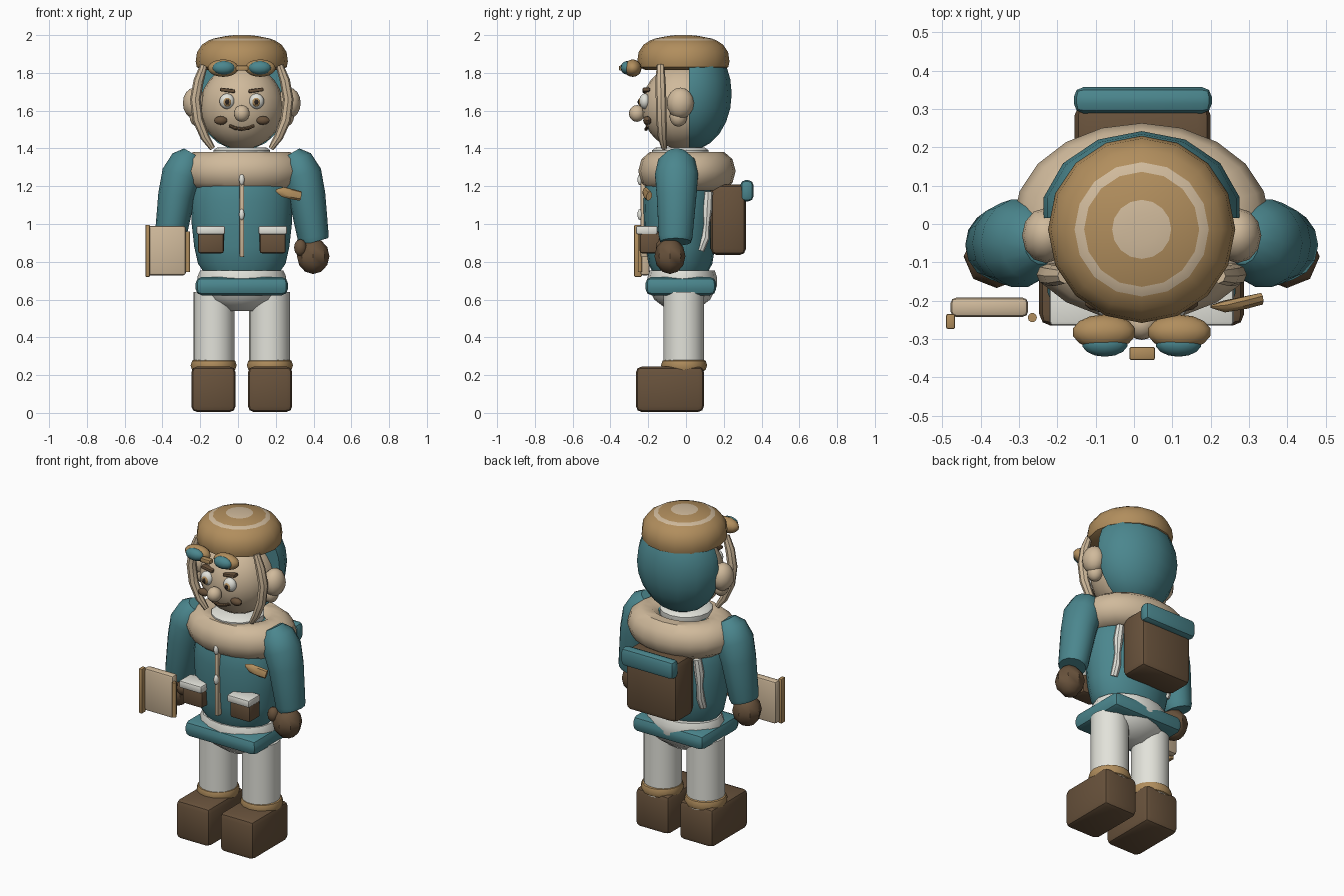
import bpy, bmesh, math
from mathutils import Vector, Matrix

cube = bpy.data.objects.get("Cube")
if cube:
    bpy.data.objects.remove(cube, do_unlink=True)

CX, CY = 0.02, -0.02   # centre line of the figure


def material(name, rgb):
    m = bpy.data.materials.new(name)
    m.use_nodes = True
    color = (*rgb, 1)
    m.diffuse_color = color
    m.node_tree.nodes["Principled BSDF"].inputs["Base Color"].default_value = color
    return m


TEAL = material("teal cloth", (.07, .24, .27))
TAN = material("tan leather", (.44, .27, .11))
CREAM = material("cream", (.63, .49, .33))
WHITE = material("off white", (.76, .76, .70))
BROWN = material("dark brown leather", (.14, .085, .045))
DARK = material("near black", (.025, .018, .014))


def finish(name, bm, *mats, angle=40):
    bmesh.ops.recalc_face_normals(bm, faces=bm.faces)
    mesh = bpy.data.meshes.new(name)
    bm.to_mesh(mesh)
    bm.free()
    obj = bpy.data.objects.new(name, mesh)
    for m in mats:
        mesh.materials.append(m)
    bpy.context.collection.objects.link(obj)
    bpy.ops.object.select_all(action='DESELECT')
    obj.select_set(True)
    bpy.context.view_layer.objects.active = obj
    bpy.ops.object.shade_smooth_by_angle(angle=math.radians(angle))
    return obj


def ball(name, center, radii, mat, seg=16, rings=10, cuts=()):
    """Ellipsoid; each cut is a (point, normal) whose normal side is removed."""
    bm = bmesh.new()
    mtx = Matrix.Translation(center) @ Matrix.Diagonal((*radii, 1))
    bmesh.ops.create_uvsphere(bm, u_segments=seg, v_segments=rings, radius=1, matrix=mtx)
    for point, normal in cuts:
        geom = bm.verts[:] + bm.edges[:] + bm.faces[:]
        bmesh.ops.bisect_plane(bm, geom=geom, plane_co=point, plane_no=normal, clear_outer=True)
        bmesh.ops.holes_fill(bm, edges=[e for e in bm.edges if e.is_boundary])
    return finish(name, bm, mat)


def box(name, lo, hi, mat, bevel=0.0, tilt=0.0):
    """Bevelled box between two corners, tilted about y."""
    lo, hi = Vector(lo), Vector(hi)
    bm = bmesh.new()
    mtx = (Matrix.Translation((lo + hi) / 2) @ Matrix.Rotation(tilt, 4, 'Y')
           @ Matrix.Diagonal((*(hi - lo), 1)))
    bmesh.ops.create_cube(bm, size=1, matrix=mtx)
    if bevel:
        bmesh.ops.bevel(bm, geom=bm.edges[:], offset=bevel, segments=2, profile=.5, affect='EDGES')
    return finish(name, bm, mat)


def loft(name, points, *mats, sides=16, squash=1.0, paint=None):
    """Capped tube through (x, y, z, radius) points; paint maps a band number to a slot."""
    bm = bmesh.new()
    co = [Vector(p[:3]) for p in points]
    rings = []
    for i, p in enumerate(points):
        tangent = co[min(i + 1, len(co) - 1)] - co[max(i - 1, 0)]
        rot = Vector((0, 0, 1)).rotation_difference(tangent)
        ring = []
        for k in range(sides):
            a = math.tau * k / sides
            off = Vector((math.cos(a), squash * math.sin(a), 0)) * p[3]
            ring.append(bm.verts.new(co[i] + rot @ off))
        rings.append(ring)
    for i in range(len(rings) - 1):
        for k in range(sides):
            n = (k + 1) % sides
            f = bm.faces.new((rings[i][k], rings[i][n], rings[i + 1][n], rings[i + 1][k]))
            f.material_index = paint(i) if paint else 0
    bm.faces.new(rings[0][::-1])
    top = bm.faces.new(rings[-1])
    top.material_index = paint(len(rings) - 1) if paint else 0
    return finish(name, bm, *mats)


def lathe(name, profile, *mats, y=CY, **kw):
    return loft(name, [(CX, y, z, r) for r, z in profile], *mats, **kw)


def ring(name, center, major, minor, mat, scale=(1, 1, 1), seg=20, sides=10):
    bm = bmesh.new()
    grid = []
    for i in range(seg):
        a = math.tau * i / seg
        row = []
        for k in range(sides):
            b = math.tau * k / sides
            r = major + minor * math.cos(b)
            v = Vector((r * math.cos(a) * scale[0], r * math.sin(a) * scale[1],
                        minor * math.sin(b) * scale[2]))
            row.append(bm.verts.new(Vector(center) + v))
        grid.append(row)
    for i in range(seg):
        for k in range(sides):
            j, n = (i + 1) % seg, (k + 1) % sides
            bm.faces.new((grid[i][k], grid[j][k], grid[j][n], grid[i][n]))
    return finish(name, bm, mat)


# Trunk: trousers, belt, jacket, fur collar, neck
lathe("trouser_seat", [(.09, .54), (.19, .60), (.235, .67), (.235, .72), (.22, .755)],
      WHITE, squash=.78)
box("belt", (-.225, -.215, .622), (.265, .16, .72), TEAL, .035)
lathe("jacket", [(.19, .73), (.232, .79), (.252, .88), (.265, 1.0), (.27, 1.12), (.25, 1.25), (.17, 1.36)],
      TEAL, y=-.03, squash=.73, sides=20)
ring("fur_collar", (CX, .005, 1.28), .22, .115, CREAM, (1, .77, .93))
lathe("neck_band", [(.13, 1.30), (.15, 1.36), (.15, 1.39), (.13, 1.405)], WHITE, y=-.03)

# Head, hood and cap
ball("head", (CX, CY, 1.62), (.222, .215, .225), CREAM, 20, 14)
ball("hood", (CX, .02, 1.69), (.262, .222, .30), TEAL, 14, 12,
     cuts=[((0, .015, 0), (0, -1, 0)), ((0, 0, 1.86), (0, 0, 1))])
lathe("cap", [(.20, 1.815), (.238, 1.83), (.244, 1.86), (.237, 1.91), (.21, 1.95), (.175, 1.972),
              (.15, 1.982), (.077, 1.996), (.04, 2.0)], TAN, CREAM, y=-.014,
      paint=lambda i: 1 if i in (5, 7, 8) else 0)

# Face centre, goggles bridge
ball("nose", (CX, -.26, 1.585), (.042, .042, .044), CREAM)
loft("mouth", [(CX + x, -.212 + abs(x) * .15, 1.502 + x * x * 4.5, .009) for x in (-.065, -.035, 0, .035, .065)],
     BROWN, sides=8)
box("goggle_bridge", (-.012, -.355, 1.812), (.055, -.32, 1.838), TAN, .006)

# Everything that comes in pairs
for s, side in ((1, "left"), (-1, "right")):
    def at(off, y, z):
        return (CX + s * off, y, z)

    def span(a, b, y0, y1, z0, z1):
        xs = sorted((CX + s * a, CX + s * b))
        return (xs[0], y0, z0), (xs[1], y1, z1)

    # Legs and boots
    loft(side + "_leg", [(*at(.147, -.012, z), .108) for z in (.22, .64)], WHITE, sides=20)
    box(side + "_boot", *span(.033, .267, -.265, .095, .005, .245), BROWN, .03)
    ring(side + "_boot_cuff", at(.149, -.01, .252), .095, .027, TAN, (1, 1, 1.25), 16, 8)

    # Sleeve, glove and thumb
    loft(side + "_sleeve", [(*at(.385, -.055, .905), .075), (*at(.378, -.055, .93), .083),
                            (*at(.345, -.05, 1.15), .098), (*at(.318, -.05, 1.26), .106),
                            (*at(.285, -.05, 1.335), .09), (*at(.262, -.05, 1.375), .05)],
         TEAL, sides=14, squash=1.1)
    ball(side + "_glove", at(.378, -.085, .83), (.086, .082, .095), BROWN, 8, 6)
    ball(side + "_thumb", at(.31, -.125, .875), (.035, .035, .045), BROWN, 10, 6)

    # Pocket with flap
    box(side + "_pocket", *span(.095, .232, -.245, -.14, .845, .96), BROWN, .012)
    box(side + "_pocket_flap", *span(.088, .24, -.265, -.15, .945, .99), WHITE, .01)

    # Backpack strap
    loft(side + "_pack_strap", [(*at(.19, .075, .86), .022), (*at(.19, .102, .93), .024),
                                (*at(.19, .108, 1.0), .018), (*at(.19, .112, 1.08), .028),
                                (*at(.18, .118, 1.17), .024)], WHITE, sides=8)

    # Ear muffs and fur trim beside the face
    ball(side + "_ear_muff", at(.25, -.03, 1.64), (.062, .072, .082), CREAM, 12, 8)
    ball(side + "_ear_lobe", at(.232, -.04, 1.57), (.045, .047, .055), CREAM, 12, 8)
    loft(side + "_fur_trim", [(*at(.155, -.115, 1.40), .015), (*at(.195, -.125, 1.46), .024),
                              (*at(.232, -.13, 1.55), .028), (*at(.246, -.132, 1.66), .028),
                              (*at(.228, -.135, 1.76), .027), (*at(.20, -.135, 1.84), .02)],
         CREAM, sides=8)

    # Eye, brow and moustache tip
    ball(side + "_eye", at(.078, -.218, 1.65), (.04, .03, .041), WHITE)
    ball(side + "_iris", at(.077, -.24, 1.646), (.022, .012, .024), TAN, 12, 8)
    ball(side + "_pupil", at(.077, -.25, 1.646), (.012, .006, .014), DARK, 10, 6)
    box(side + "_brow", *span(.035, .115, -.23, -.19, 1.698, 1.717), BROWN, .006, tilt=-s * .14)
    ball(side + "_moustache_tip", at(.112, -.205, 1.548), (.037, .022, .023), BROWN, 10, 6)

    # Goggle cup and lens
    ball(side + "_goggle_cup", at(.098, -.282, 1.825), (.083, .046, .046), TAN, 14, 10)
    ball(side + "_goggle_lens", at(.096, -.312, 1.827), (.06, .034, .036), TEAL, 14, 8)

# Zip with its pulls
box("zip", (.008, -.24, .825), (.032, -.20, 1.24), CREAM, .005)
for z in (1.235, 1.05):
    ball("zip_pull", (CX, -.243, z), (.015, .014, .03), WHITE, 10, 6)

# Pointed chest tab on the left breast
loft("chest_tab", [(.20, -.215, 1.178, .006), (.235, -.215, 1.17, .026),
                   (.29, -.205, 1.157, .028), (.332, -.195, 1.148, .026)], TAN, sides=8, squash=.6)

# Backpack and bedroll
box("backpack", (-.155, .13, .835), (.20, .318, 1.21), BROWN, .035)
box("bedroll", (-.157, .288, 1.12), (.203, .357, 1.232), TEAL, .026)

# Chart held by the right hand
box("chart_sheet", (-.478, -.242, .728), (-.276, -.192, .99), CREAM, .014)
box("chart_outer_rod", (-.49, -.274, .72), (-.466, -.234, .996), TAN, .006)
loft("chart_inner_rod", [(-.265, -.244, .745, .012), (-.265, -.244, .96, .012)], TAN, sides=10)
